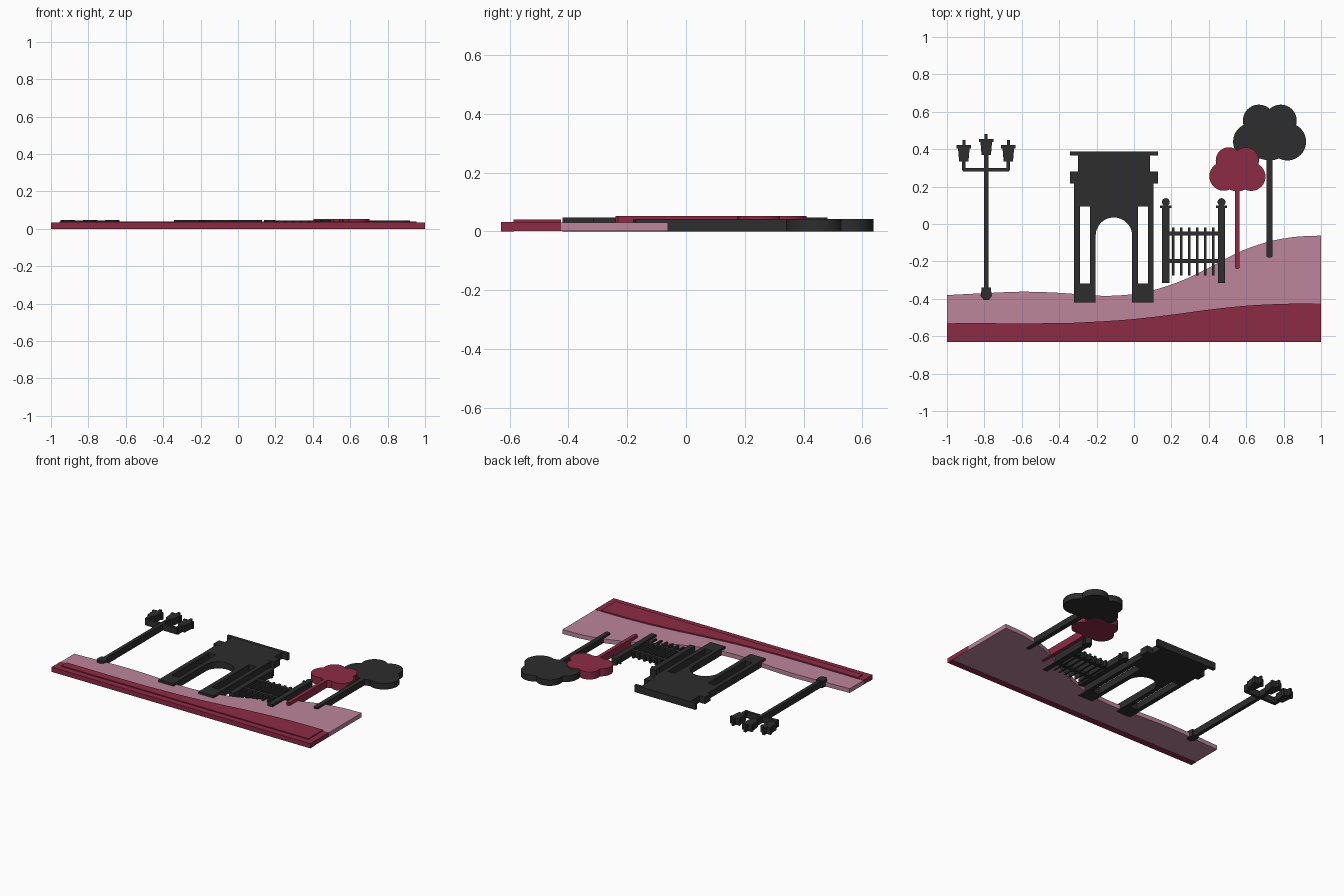
import bpy, bmesh, math

if "Cube" in bpy.data.objects:
    bpy.data.objects.remove(bpy.data.objects["Cube"])


def material(name, rgb):
    m = bpy.data.materials.new(name)
    m.diffuse_color = (*rgb, 1)
    m.use_nodes = True
    m.node_tree.nodes["Principled BSDF"].inputs["Base Color"].default_value = m.diffuse_color
    return m


BLACK = material("charcoal", (0.026, 0.026, 0.026))
RED = material("deep_red", (0.27, 0.024, 0.06))
PINK = material("dusty_pink", (0.503, 0.235, 0.328))


def plates(name, outlines, z0, z1, mat, smooth=False):
    """Object made of flat outlines (counter-clockwise) extruded from z0 to z1."""
    bm = bmesh.new()
    for pts in outlines:
        low = [bm.verts.new((x, y, z0)) for x, y in pts]
        top = [bm.verts.new((x, y, z1)) for x, y in pts]
        bm.faces.new(low[::-1])
        bm.faces.new(top)
        n = len(pts)
        for i in range(n):
            j = (i + 1) % n
            bm.faces.new((low[i], low[j], top[j], top[i]))
    bmesh.ops.recalc_face_normals(bm, faces=bm.faces)
    me = bpy.data.meshes.new(name)
    bm.to_mesh(me)
    bm.free()
    me.materials.append(mat)
    ob = bpy.data.objects.new(name, me)
    bpy.context.collection.objects.link(ob)
    if smooth:
        bpy.ops.object.select_all(action='DESELECT')
        ob.select_set(True)
        bpy.context.view_layer.objects.active = ob
        bpy.ops.object.shade_smooth_by_angle(angle=math.radians(30))
    return ob


def rect(x0, x1, y0, y1):
    return [(x0, y0), (x1, y0), (x1, y1), (x0, y1)]


def bar(x, w, y0, y1):
    return rect(x - w / 2, x + w / 2, y0, y1)


def disc(x, y, r, n=48):
    return [(x + r * math.cos(2 * math.pi * i / n),
             y + r * math.sin(2 * math.pi * i / n)) for i in range(n)]


def wave(keys, x0, x1, n=48):
    """Smooth line through the key points, listed from x1 back to x0."""
    def height(x):
        k = max(i for i in range(len(keys) - 1) if keys[i][0] <= x + 1e-9)
        p = [keys[min(max(k + d, 0), len(keys) - 1)] for d in (-1, 0, 1, 2)]
        h = p[2][0] - p[1][0]
        t = (x - p[1][0]) / h
        m0 = (p[2][1] - p[0][1]) / (p[2][0] - p[0][0]) * h
        m1 = (p[3][1] - p[1][1]) / (p[3][0] - p[1][0]) * h
        return ((2*t**3 - 3*t**2 + 1) * p[1][1] + (t**3 - 2*t**2 + t) * m0
                + (3*t**2 - 2*t**3) * p[2][1] + (t**3 - t**2) * m1)
    xs = [x1 + (x0 - x1) * i / n for i in range(n + 1)]
    return [(x, height(x)) for x in xs]


# Ground: pink hill, red foreground, raised red panel
hill = [(-1, -.38), (-.8, -.37), (-.6, -.362), (-.4, -.368), (-.17, -.384),
        (0, -.375), (.1, -.355), (.25, -.305), (.4, -.235), (.55, -.155),
        (.7, -.1), (.85, -.07), (1, -.062)]
bank = [(-1, -.53), (-.4, -.53), (-.2, -.522), (0, -.508), (.2, -.485),
        (.4, -.458), (.6, -.437), (.8, -.427), (1, -.425)]
plates("hill", [[(-.9995, -.585), (.9995, -.585)] + wave(hill, -.9995, .9995)],
       .0015, .031, PINK)
plates("foreground", [[(-1, -.63), (1, -.63)] + wave(bank, -1, 1)],
       .003, .033, RED)
plates("front_edge", [rect(-1, 1, -.63, -.585)], 0, .0325, RED)
plates("raised_panel", [[(-.955, -.587), (.955, -.587)]
                        + wave(bank, -.955, .955)], .03, .04, RED)

# Triumphal arch: piers with slots, spandrel over the opening, attic, cornices
cx, r, spring = -.1075, .0975, -.0625
arc = [(cx + r * math.cos(math.pi * i / 24), spring + r * math.sin(math.pi * i / 24))
       for i in range(25)]
piers = []
for s in (-1, 1):
    for a, b, y0, y1 in ((.0975, .128, -.318, .093), (.182, .2125, -.318, .093),
                         (.0975, .2125, -.42, -.318)):
        x0, x1 = sorted((cx + s * a, cx + s * b))
        piers.append(rect(x0, x1, y0, y1))
plates("arch_piers", piers, 0, .047, BLACK)
plates("arch_spandrel", [[(cx - r, .093)] + arc[::-1] + [(cx + r, .093)]],
       0, .047, BLACK)
plates("arch_body", [rect(-.32, .105, .093, .217)], 0, .047, BLACK)
plates("arch_attic", [rect(-.3, .085, .217, .368)], 0, .047, BLACK)
plates("arch_cornices", [rect(-.343, .128, .366, .387),
                         rect(-.343, -.3, .217, .28),
                         rect(.085, .128, .217, .28)], 0, .048, BLACK)

# Street lamp: post, foot, cross arm, three lanterns
lx = -.79
plates("lamp_post", [bar(lx, .025, -.36, .37)], 0, .045, BLACK)
plates("lamp_foot", [[(lx - .014, -.405), (lx + .014, -.405), (lx + .03, -.385),
                      (lx + .024, -.34), (lx - .024, -.34), (lx - .03, -.385)]],
       0, .048, BLACK)
plates("lamp_arm", [rect(-.913, -.668, .282, .3)], 0, .044, BLACK)
for side, x, y in (("left", -.91, .335), ("middle", lx, .368), ("right", -.672, .335)):
    plates("lantern_" + side,
           [[(x - .025, y), (x + .025, y), (x + .031, y + .07), (x - .031, y + .07)],
            bar(x, .076, y + .07, y + .087),
            bar(x, .016, y + .087, y + .113),
            bar(x, .018, y - .05, y)], 0, .048, BLACK)

# Fence: posts with ball tops, rails, pickets
for side, x in (("left", .17), ("right", .468)):
    plates("fence_post_" + side, [bar(x, .038, -.315, .085),
                                  bar(x, .06, .085, .1)], 0, .047, BLACK)
    plates("post_ball_" + side, [disc(x, .117, .021, 24)], 0, .047, BLACK, True)
plates("fence_rails", [rect(.17, .468, y - .011, y + .011) for y in (-.05, -.197)],
       0, .044, BLACK)
plates("fence_pickets", [bar(.21 + .0427 * i, .013, -.275, -.02) for i in range(6)],
       0, .042, BLACK)


# Trees: trunk plus a crown of overlapping discs
def tree(name, trunk, crown, z0, z1, mat):
    x, w, y0, y1 = trunk
    tip = [(x - w / 2, y1), (x - w / 2, y0 + .008), (x - w / 4, y0),
           (x + w / 4, y0), (x + w / 2, y0 + .008), (x + w / 2, y1)]
    plates(name + "_trunk", [tip], z0, z1, mat)
    plates(name + "_crown", [disc(*c) for c in crown], z0, z1, mat, True)


tree("large_tree", (.724, .032, -.18, .4),
     [(.668, .552, .086), (.784, .552, .086), (.63, .44, .1), (.82, .44, .1),
      (.725, .46, .12)], .0008, .043, BLACK)
tree("small_tree", (.552, .026, -.24, .22),
     [(.507, .34, .07), (.598, .34, .07), (.48, .255, .077), (.627, .253, .076),
      (.552, .267, .092)], 0, .052, RED)
